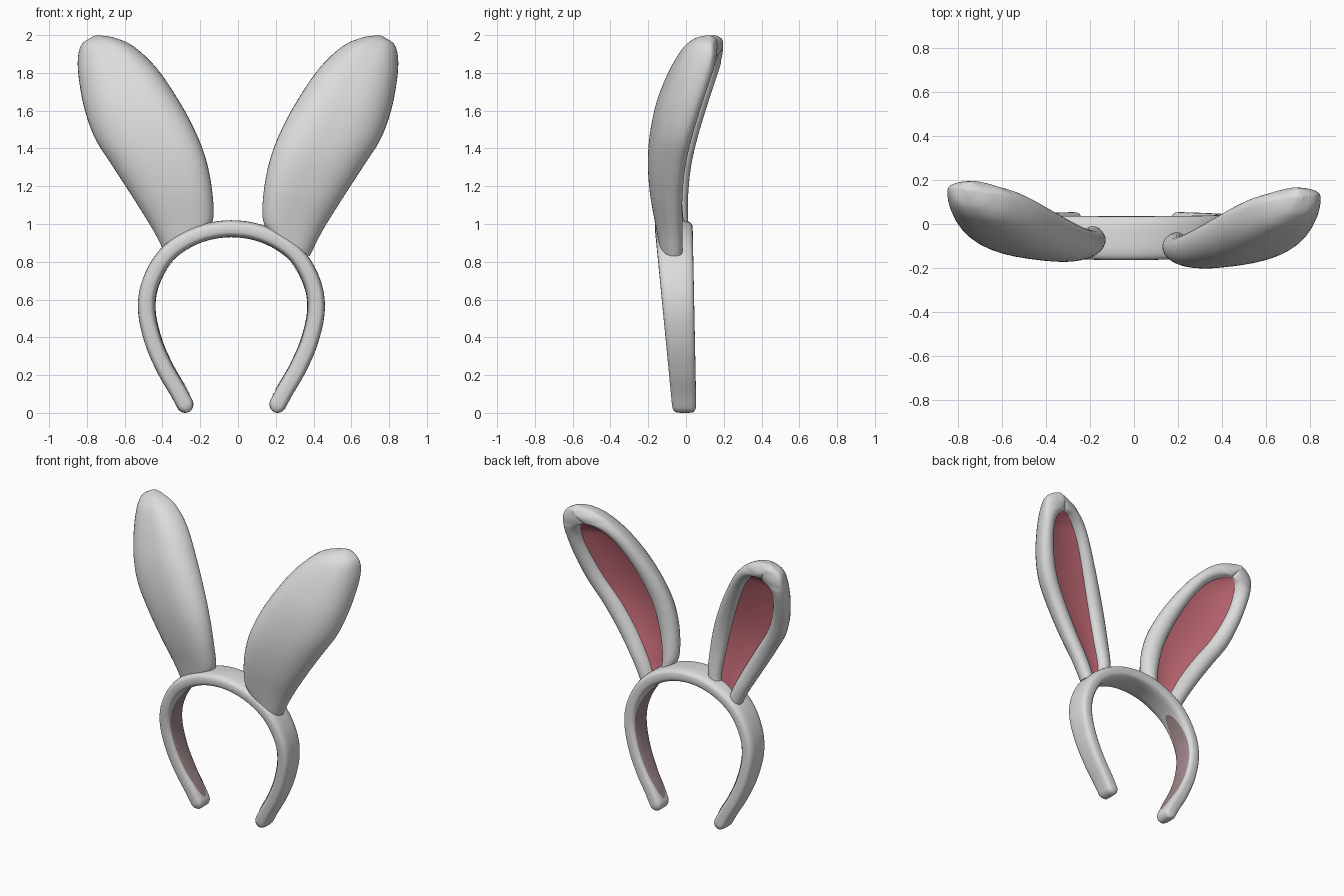
import bpy, bmesh, math
from mathutils import Vector

if "Cube" in bpy.data.objects:
    bpy.data.objects.remove(bpy.data.objects["Cube"], do_unlink=True)


def material(name, color):
    m = bpy.data.materials.new(name)
    m.use_nodes = True
    m.diffuse_color = (*color, 1)
    m.node_tree.nodes["Principled BSDF"].inputs["Base Color"].default_value = (*color, 1)
    return m


WHITE = material("soft white", (0.72, 0.72, 0.72))
PINK = material("inner ear pink", (0.61, 0.16, 0.20))
DUSTY = material("dusty lining pink", (0.36, 0.25, 0.26))


def spline(rows, t):
    """Catmull-Rom value through rows, t from 0 to 1."""
    n = len(rows) - 1
    i = min(int(t * n), n - 1)
    f = t * n - i
    b, c = Vector(rows[i]), Vector(rows[i + 1])
    a = Vector(rows[i - 1]) if i else b * 2 - c
    d = Vector(rows[i + 2]) if i + 2 <= n else c * 2 - b
    return b + (c - a) * (f / 2) + (a * 2 - b * 5 + c * 4 - d) * (f * f / 2) \
        + (b * 3 - a - c * 3 + d) * (f ** 3 / 2)


def loft(name, rings, mats, closed=True, accent=(), angle=50):
    """Skin a list of equal rings; accent columns take the second material."""
    bm = bmesh.new()
    vs = [[bm.verts.new(p) for p in ring] for ring in rings]
    n = len(rings[0])
    for r0, r1 in zip(vs, vs[1:]):
        for j in range(n if closed else n - 1):
            k = (j + 1) % n
            face = bm.faces.new((r0[j], r0[k], r1[k], r1[j]))
            face.material_index = int(j in accent)
    if closed:
        bm.faces.new(vs[0])
        bm.faces.new(vs[-1])
    bmesh.ops.remove_doubles(bm, verts=bm.verts, dist=0.0002)
    bmesh.ops.recalc_face_normals(bm, faces=bm.faces)
    me = bpy.data.meshes.new(name)
    bm.to_mesh(me)
    bm.free()
    for m in mats:
        me.materials.append(m)
    ob = bpy.data.objects.new(name, me)
    bpy.context.collection.objects.link(ob)
    bpy.ops.object.select_all(action="DESELECT")
    ob.select_set(True)
    bpy.context.view_layer.objects.active = ob
    bpy.ops.object.shade_smooth_by_angle(angle=math.radians(angle))
    return ob


# Headband: half path (offset from band centre, height), mirrored to a full arch
BAND_X, HALF_THICK = -0.035, 0.045
half = [(0.225, 0.005), (0.28, 0.11), (0.35, 0.23), (0.415, 0.38), (0.45, 0.55),
        (0.425, 0.70), (0.335, 0.845), (0.18, 0.942)]
arch = half + [(0, 0.975)] + [(-x, z) for x, z in reversed(half)]


def band_frame(t):
    """Centre, outward direction, y centre and half depth of the band at t."""
    p = spline(arch, t)
    d = (spline(arch, min(t + 0.002, 1)) - spline(arch, max(t - 0.002, 0))).normalized()
    out = Vector((d.y, -d.x))
    f = max(0, min(p.y, 1))
    front, back = -0.07 - 0.097 * f, 0.055 - 0.02 * f
    return p, out, (front + back) / 2, (back - front) / 2


def band_point(t, r, w):
    p, out, yc, hw = band_frame(t)
    return (BAND_X + p.x + out.x * r * HALF_THICK, yc + w * hw, p.y + out.y * r * HALF_THICK)


def power(v, e):
    return math.copysign(abs(v) ** e, v)


CAP = 0.026
caps = [CAP * (1 - math.cos(i * math.pi / 16)) for i in range(8)]
ts = caps + [CAP + (1 - 2 * CAP) * i / 80 for i in range(81)] + [1 - c for c in reversed(caps)]
rings = []
for t in ts:
    e = min(t, 1 - t, CAP) / CAP
    s = max(0.05, math.sqrt(max(0, 1 - (1 - e) ** 2)))
    s_depth = 0.6 + 0.4 * s
    rings.append([band_point(t, s * power(math.cos(a), 0.6), s_depth * power(math.sin(a), 0.6))
                  for a in (2 * math.pi * i / 32 for i in range(32))])
loft("headband", rings, [WHITE])

# Lining patches on the inside of both band arms
for side, name in ((0, "left_lining"), (1, "right_lining")):
    rings = []
    for i in range(41):
        c = -math.cos(math.pi * i / 40)
        t = 0.207 + 0.176 * c
        width = 0.78 * max(0.01, 1 - abs(c) ** 3) ** 0.5
        ring = []
        for j in range(9):
            w = width * (j / 4 - 1)
            r = -(1 - abs(w) ** 3.33) ** 0.3 - 0.08
            ring.append(band_point(1 - t if side else t, r, w))
        rings.append(ring)
    loft(name, rings, [DUSTY], closed=False)

# Ear rows: inner edge x z, outer edge x z, back y, thickness, pink share of width
EAR = [(0.16, 0.95, 0.38, 0.83, -0.012, 0.115, 0.26),
       (0.13, 1.04, 0.445, 0.96, -0.016, 0.13, 0.36),
       (0.14, 1.20, 0.55, 1.13, -0.022, 0.15, 0.43),
       (0.175, 1.36, 0.66, 1.30, -0.010, 0.17, 0.49),
       (0.24, 1.52, 0.755, 1.45, 0.022, 0.188, 0.54),
       (0.33, 1.68, 0.81, 1.60, 0.068, 0.20, 0.57),
       (0.435, 1.83, 0.84, 1.75, 0.122, 0.195, 0.58),
       (0.55, 1.938, 0.848, 1.87, 0.17, 0.18, 0.55),
       (0.65, 1.985, 0.828, 1.95, 0.19, 0.15, 0.5),
       (0.74, 2.0, 0.765, 1.995, 0.195, 0.12, 0.5)]
FRONT, RIM, INNER = 22, 12, 6


def ear_section(v):
    """(s, y) loop: rounded front, raised rim, recessed pink centre, raised rim."""
    xi, zi, xo, zo, back, thick, p = spline(EAR, v)
    # The pink ends in a round tip, beyond which the rim closes into a dome
    p *= math.sqrt(max(0, 1 - (max(0, v - 0.47) / 0.29) ** 4))
    k = min(1, max(0, (0.88 - v) / 0.2))
    k = k * k * (3 - 2 * k)
    # Thickness rounds off towards the ear tip
    centre = back - thick / 2
    thick *= math.sqrt(max(0.001, 1 - (max(0, v - 0.78) / 0.22) ** 2))
    h = min(0.05, 0.4 * thick)
    mid = centre + thick / 2 - h
    loop = []
    for i in range(FRONT + 1):
        s = -math.cos(math.pi * i / FRONT)
        loop.append((s, mid - (thick - h) * max(0, 1 - abs(s) ** 2.8) ** 0.5))
    rim = []
    for i in range(1, RIM + 1):
        t = i / RIM
        rim.append((1 - (1 - p) * (1 - math.cos(math.pi * t)) / 2,
                    mid + h * math.sin(math.pi * t * (1 + k) / 2)))
    loop += rim
    for i in range(1, INNER):
        q = 1 - 2 * i / INNER
        loop.append((p * q, rim[-1][1] - 0.02 * p * k * (1 - q * q)))
    loop += [(-s, y) for s, y in reversed(rim)]
    twist = 0.06 * (xo - xi)
    points = []
    for s, y in loop:
        a = (s + 1) / 2
        points.append(Vector((xi + (xo - xi) * a, y + twist * s, zi + (zo - zi) * a)))
    return points


pink_columns = range(FRONT + RIM, FRONT + RIM + INNER)
steps = [i / 100 for i in range(99)] + [0.985, 0.99, 0.994, 0.997, 1]
for side, name, shift in ((1, "left_ear", -0.015), (-1, "right_ear", 0.015)):
    rings = [[(side * p.x, p.y + shift, p.z) for p in ear_section(v)] for v in steps]
    loft(name, rings, [WHITE, PINK], accent=pink_columns)
